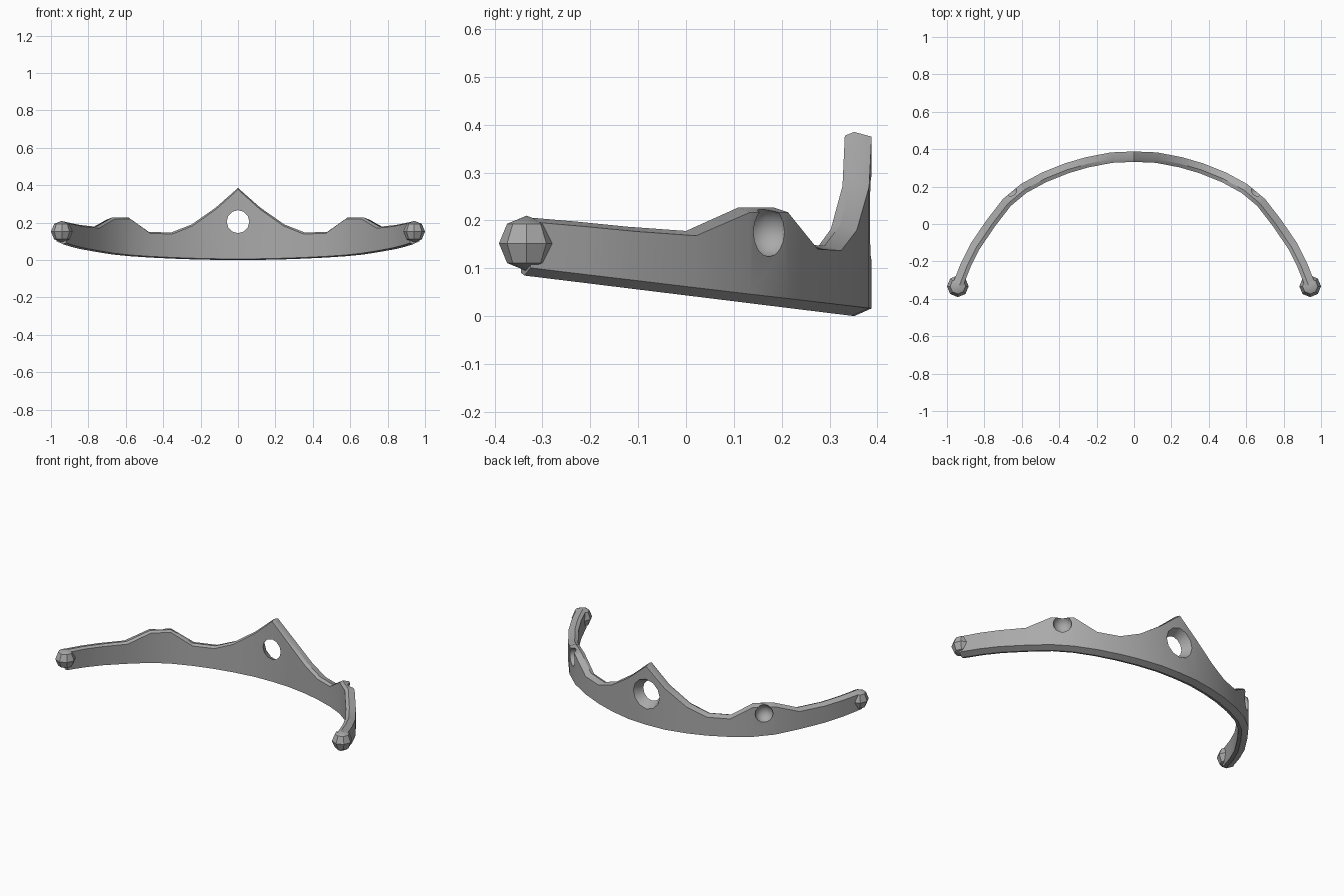
import bpy, bmesh, math
from mathutils import Vector, Matrix

cube = bpy.data.objects.get("Cube")
if cube:
    bpy.data.objects.remove(cube, do_unlink=True)

grey = bpy.data.materials.new("grey metal")
grey.use_nodes = True
colour = (0.4, 0.4, 0.4, 1)
grey.diffuse_color = colour
grey.node_tree.nodes["Principled BSDF"].inputs["Base Color"].default_value = colour


def add_object(name, bm):
    bmesh.ops.recalc_face_normals(bm, faces=bm.faces)
    mesh = bpy.data.meshes.new(name)
    bm.to_mesh(mesh)
    bm.free()
    mesh.materials.append(grey)
    obj = bpy.data.objects.new(name, mesh)
    bpy.context.collection.objects.link(obj)
    return obj


def ball(name, centre, radius, segments=8, rings=4, turn=0):
    bm = bmesh.new()
    place = Matrix.Translation(centre) @ Matrix.Rotation(turn, 4, "Z")
    bmesh.ops.create_uvsphere(bm, u_segments=segments, v_segments=rings,
                              radius=radius, matrix=place)
    return add_object(name, bm)


def smooth(obj, angle):
    bpy.ops.object.select_all(action="DESELECT")
    obj.select_set(True)
    bpy.context.view_layer.objects.active = obj
    bpy.ops.object.shade_smooth_by_angle(angle=math.radians(angle))


def cut(obj, cutter):
    bpy.context.view_layer.objects.active = obj
    mod = obj.modifiers.new("cut", "BOOLEAN")
    mod.operation = "DIFFERENCE"
    mod.solver = "EXACT"
    mod.object = cutter
    bpy.ops.object.modifier_apply(modifier=mod.name)
    bpy.data.objects.remove(cutter, do_unlink=True)


# Band: centre line (x, y) and crest height from the middle to one end
half = [(0, .36, .385), (.12, .355, .28), (.25, .33, .19), (.36, .298, .147),
        (.48, .25, .15), (.59, .19, .227), (.68, .115, .227), (.765, .005, .178),
        (.85, -.12, .187), (.9, -.22, .197), (.945, -.335, .207)]
stations = [(-x, y, z) for x, y, z in reversed(half[1:])] + half
thick = 0.028

bm = bmesh.new()
rows = []
last = len(stations) - 1
for i, (x, y, top) in enumerate(stations):
    before = Vector(stations[max(i - 1, 0)][:2])
    after = Vector(stations[min(i + 1, last)][:2])
    along = (after - before).normalized()
    out = Vector((-along.y, along.x, 0)) * thick
    mid = Vector((x, y, 0))
    low = 0.122 * (0.36 - y)
    up = Vector((0, 0, 1))
    # Top and bottom edges slope outward; the inner edges are the extremes
    section = [mid + out + up * (top - 0.01), mid + out + up * (low + 0.016),
               mid - out * 0.3 + up * low, mid - out + up * (low + 0.006),
               mid - out + up * (top - 0.008), mid - out * 0.3 + up * top]
    rows.append([bm.verts.new(p) for p in section])
for a, b in zip(rows, rows[1:]):
    for k in range(len(a)):
        n = (k + 1) % len(a)
        bm.faces.new((a[k], a[n], b[n], b[k]))
bm.faces.new(rows[0])
bm.faces.new(rows[-1])
band = add_object("tiara_band", bm)

# Flared hole through the centre peak, wider at the back
bm = bmesh.new()
place = Matrix.Translation((0, .36, .205)) @ Matrix.Rotation(-math.pi / 2, 4, "X")
bmesh.ops.create_cone(bm, cap_ends=True, segments=12, radius1=.045,
                      radius2=.108, depth=.12, matrix=place)
cut(band, add_object("hole_cutter", bm))

# Blind round sockets on the outside of the side crests
for side in (-1, 1):
    cut(band, ball("socket_cutter", (side * .653, .173, .176), .052, 12, 8,
                   side * math.radians(40)))
smooth(band, 30)

# Ball tips at both ends
for side, word in ((-1, "right"), (1, "left")):
    tip = ball(word + "_ball_tip", (side * .942, -.333, .152), .058)
    smooth(tip, 30)
